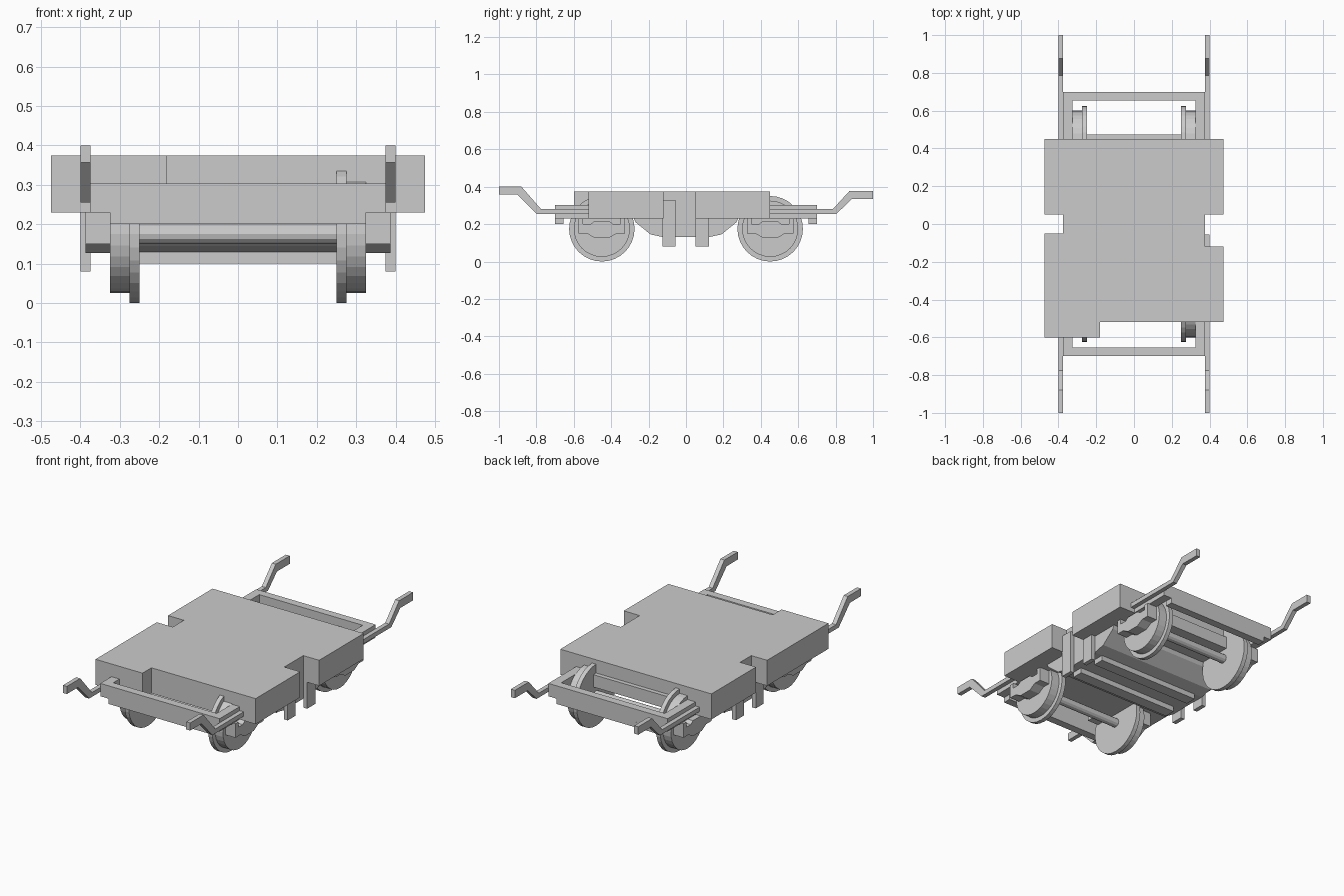
import bpy, bmesh, math
from mathutils import Matrix

if "Cube" in bpy.data.objects:
    bpy.data.objects.remove(bpy.data.objects["Cube"])

grey = bpy.data.materials.new("plain grey")
grey.diffuse_color = (0.6, 0.6, 0.6, 1)
grey.use_nodes = True
grey.node_tree.nodes["Principled BSDF"].inputs["Base Color"].default_value = grey.diffuse_color


def finish(name, bm):
    bmesh.ops.recalc_face_normals(bm, faces=bm.faces)
    me = bpy.data.meshes.new(name)
    bm.to_mesh(me)
    bm.free()
    me.materials.append(grey)
    ob = bpy.data.objects.new(name, me)
    bpy.context.collection.objects.link(ob)
    return ob


def prism(name, pts, lo, hi, axis):
    """Extrude a profile: (x, y) along z, or (y, z) along x."""
    bm = bmesh.new()
    place = (lambda a, b: (a, b, lo)) if axis == "z" else (lambda a, b: (lo, a, b))
    face = bm.faces.new([bm.verts.new(place(*p)) for p in pts])
    ext = bmesh.ops.extrude_face_region(bm, geom=[face])
    d = hi - lo
    bmesh.ops.translate(bm, verts=[v for v in ext["geom"] if isinstance(v, bmesh.types.BMVert)],
                        vec=(0, 0, d) if axis == "z" else (d, 0, 0))
    return finish(name, bm)


def box(name, x0, x1, y0, y1, z0, z1):
    return prism(name, [(x0, y0), (x1, y0), (x1, y1), (x0, y1)], z0, z1, "z")


def cylinder(name, x0, x1, y, z, r, n):
    pts = [(y + r * math.cos(2 * math.pi * i / n), z + r * math.sin(2 * math.pi * i / n))
           for i in range(n)]
    return prism(name, pts, x0, x1, "x")


# Deck with side notches and a longer front left corner
prism("deck", [(-.475, -.6), (-.18, -.6), (-.18, -.52), (.475, -.52), (.475, -.12),
               (.375, -.12), (.375, .05), (.475, .05), (.475, .45), (-.475, .45),
               (-.475, .05), (-.375, .05), (-.375, -.05), (-.475, -.05)], .23, .375, "z")

# Belly under the middle of the deck
prism("belly", [(-.28, .23), (-.27, .21), (-.19, .145), (-.12, .13), (.12, .13),
                (.19, .145), (.27, .21), (.28, .23)], -.375, .375, "x")

# Frame ends, transoms and axles
for s, end in ((-1, "front"), (1, "back")):
    ya, yb = sorted((s * .655, s * .7))
    box(end + "_end_beam", -.375, .375, ya, yb, .23, .303)
    box(end + "_end_beam_lower", -.325, .325, ya, yb, .2, .23)
    ya, yb = sorted((s * .44, s * .475))
    box(end + "_transom", -.325, .325, ya, yb, .23, .3)
    cylinder(end + "_axle", -.25, .25, s * .45, .175, .025, 12)
    ya, yb = sorted((s * .055, s * .12))
    box(end + "_cross_bar", -.325, .325, ya, yb, .1, .14)

# Handle profiles: the front pair sits a little higher than the back pair
front_handle = [(-1, .4), (-.88, .4), (-.775, .28), (-.5, .28), (-.5, .255),
                (-.8, .255), (-.9, .357), (-1, .357)]
back_handle = [(1, .378), (.875, .378), (.785, .28), (.42, .28), (.42, .255),
               (.805, .255), (.885, .333), (1, .333)]
# Axle box and spring profile, relative to the axle
spring = [(-.125, .23), (-.125, .15), (-.08, .15), (-.04, .127), (.04, .127), (.08, .15),
          (.125, .15), (.125, .23), (.1, .23), (.1, .2), (.06, .2), (.04, .215),
          (-.04, .215), (-.06, .2), (-.1, .2), (-.1, .23)]

for s, side in ((-1, "left"), (1, "right")):
    def span(a, b):
        return sorted((s * a, s * b))
    box(side + "_side_beam", *span(.325, .375), -.655, .655, .23, .303)
    prism(side + "_front_handle", front_handle, *span(.375, .4), "x")
    prism(side + "_back_handle", back_handle, *span(.375, .4), "x")
    # Step posts
    box(side + "_front_post", *span(.375, .4), -.125, -.055, .08, .33 if s > 0 else .23)
    box(side + "_back_post", *span(.375, .4), .05, .122, .08, .23)
    # Wheels with flanges, and springs outside them
    for y, end in ((-.45, "front"), (.45, "back")):
        cylinder(f"{side}_{end}_flange", *span(.25, .275), y, .175, .175, 32)
        cylinder(f"{side}_{end}_wheel", *span(.275, .325), y, .175, .15, 32)
        prism(f"{side}_{end}_spring", [(y + a, z) for a, z in spring], *span(.325, .387), "x")
